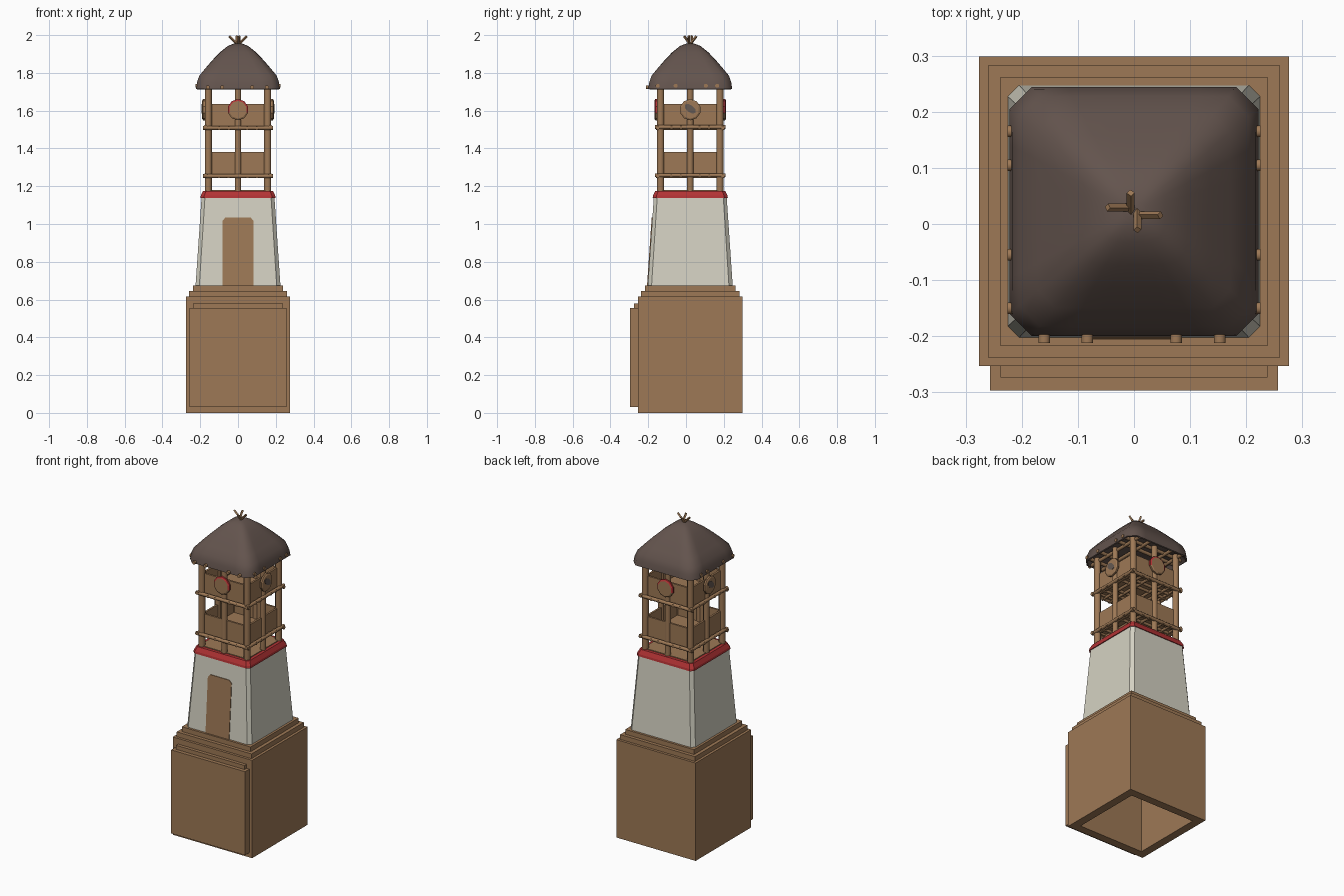
import bpy, bmesh, math
from mathutils import Vector

if "Cube" in bpy.data.objects:
    bpy.data.objects.remove(bpy.data.objects["Cube"])

CY = 0.0225  # tower axis in y


def mat(name, c):
    m = bpy.data.materials.new(name)
    m.diffuse_color = (*c, 1)
    m.use_nodes = True
    m.node_tree.nodes["Principled BSDF"].inputs["Base Color"].default_value = m.diffuse_color
    return m


WOOD = mat("brown wood", (0.34, 0.19, 0.092))
PLASTER = mat("off white plaster", (0.66, 0.64, 0.54))
RED = mat("red paint", (0.45, 0.033, 0.035))
THATCH = mat("dark thatch", (0.125, 0.088, 0.075))
GREY = mat("grey paint", (0.13, 0.10, 0.085))


def finish(name, bm, *mats):
    bmesh.ops.recalc_face_normals(bm, faces=bm.faces[:])
    me = bpy.data.meshes.new(name)
    bm.to_mesh(me)
    bm.free()
    for m in mats:
        me.materials.append(m)
    o = bpy.data.objects.new(name, me)
    bpy.context.collection.objects.link(o)
    return o


def loft(name, rings, mats, caps=(True, True), rule=None):
    bm = bmesh.new()
    vs = [[bm.verts.new(p) for p in r] for r in rings]
    n = len(rings[0])
    for a, b in zip(vs, vs[1:]):
        for i in range(n):
            j = (i + 1) % n
            f = bm.faces.new((a[i], a[j], b[j], b[i]))
            if rule:
                f.material_index = rule(f.calc_center_median())
    for cap, r in zip(caps, (vs[0], vs[-1])):
        if cap:
            bm.faces.new(r)
    return finish(name, bm, *mats)


def square(h, z, c=0.0):
    """Square ring of half width h with chamfer c."""
    if c == 0:
        return [(sx * h, CY + sy * h, z) for sx, sy in ((-1, -1), (1, -1), (1, 1), (-1, 1))]
    k = h - c
    return [(x, CY + y, z) for x, y in ((-k, -h), (k, -h), (h, -k), (h, k),
                                        (k, h), (-k, h), (-h, k), (-h, -k))]


def box(name, x0, x1, y0, y1, z0, z1, m):
    return loft(name, [[(x0, y0, z), (x1, y0, z), (x1, y1, z), (x0, y1, z)] for z in (z0, z1)], (m,))


def rod(name, a, b, r, m=WOOD, n=8):
    a, b = Vector(a), Vector(b)
    d = (b - a).normalized()
    u = d.orthogonal().normalized()
    v = d.cross(u)
    ring = lambda p: [p + r * (u * math.cos(t) + v * math.sin(t))
                      for t in (math.tau * (i + 0.5) / n for i in range(n))]
    o = loft(name, [ring(a), ring(b)], (m,))
    for p in o.data.polygons:
        p.use_smooth = len(p.vertices) == 4
    o.data.set_sharp_from_angle(angle=math.radians(60))
    return o


# Stepped wooden base, hollow from below
loft("base", [square(h, z) for h, z in ((0.225, 0.57), (0.225, 0), (0.276, 0), (0.276, 0.615),
     (0.26, 0.615), (0.26, 0.645), (0.239, 0.645), (0.239, 0.675))], (WOOD,))
box("base_front_panel", -0.257, 0.257, -0.297, -0.25, 0.03, 0.555, WOOD)
box("base_panel_ledge", -0.238, 0.238, -0.274, -0.25, 0.555, 0.58, WOOD)

# Tapered plaster body with red band on top
loft("plaster_body", [square(0.225, 0.67, 0.02), square(0.193, 1.14, 0.018)], (PLASTER,))
loft("red_band", [square(0.199, 1.137, 0.018), square(0.197, 1.15, 0.018), square(0.184, 1.176, 0.016)], (RED,))
box("gallery_floor", -0.165, 0.165, CY - 0.165, CY + 0.165, 1.17, 1.181, WOOD)


# Door plate lying on the sloping front wall
def door_ring(off):
    pts = ((-0.082, 0.675), (0.082, 0.675), (0.082, 1.018), (0.066, 1.035), (-0.066, 1.035), (-0.082, 1.018))
    return [(x, CY - (0.225 - (z - 0.67) * 0.032 / 0.47) - off, z) for x, z in pts]


loft("door", [door_ring(-0.003), door_ring(0.004)], (WOOD,))

# Corner and middle posts
P = 0.157
for i in (-1, 0, 1):
    for j in (-1, 0, 1):
        if i or j:
            rod("post", (i * P, CY + j * P, 1.17), (i * P, CY + j * P, 1.745), 0.02 if i and j else 0.018)

# Two railed levels: boards, side rails, floor and joists
for z in (1.25, 1.505):
    for s in (-1, 1):
        y = CY + s * 0.152
        box("rail_board", -0.145, 0.145, y - 0.006, y + 0.006, z, z + 0.13, WOOD)
        x = s * 0.152
        box("side_rail_board", x - 0.006, x + 0.006, CY - 0.145, CY + 0.145, z, z + 0.13, WOOD)
        rod("rail", (-0.186, CY + s * 0.172, z + 0.004), (0.186, CY + s * 0.172, z + 0.004), 0.011)
        rod("side_rail", (s * 0.172, CY - 0.186, z + 0.008), (s * 0.172, CY + 0.186, z + 0.008), 0.011)
    box("floor", -0.147, 0.147, CY - 0.147, CY + 0.147, z + 0.012, z + 0.022, WOOD)
    for t in (-0.1, -0.05, 0.05, 0.1):
        rod("joist", (t, CY - 0.182, z + 0.002), (t, CY + 0.182, z + 0.002), 0.009)
        rod("cross_joist", (-0.182, CY + t, z + 0.006), (0.182, CY + t, z + 0.006), 0.009)

# Roof beams poking out under the eaves
for x in (-0.16, -0.083, 0.075, 0.153):
    rod("roof_beam", (x, -0.212, 1.724), (x, 0.24, 1.724), 0.011)
for y in (0.165, 0.105, -0.055, -0.15):
    rod("roof_cross_beam", (-0.225, y, 1.732), (0.225, y, 1.732), 0.011)


# Round shields, one per side: painted red rim or grey patch
def shield(a, painted):
    n, zc = 10, 1.605
    out = Vector((math.sin(a), -math.cos(a), 0))
    side = Vector((math.cos(a), math.sin(a), 0))
    c = Vector((0, CY, zc))
    ring = lambda r, d: [c + out * d + side * r * math.cos(t) + Vector((0, 0, r * math.sin(t)))
                         for t in (math.tau * (i + 0.5) / n for i in range(n))]
    rule = lambda p: 1 if painted and p.z > zc - 0.005 and (p - c).length > 0.05 else 0
    loft("shield", [ring(0.05, 0.17), ring(0.056, 0.175), ring(0.056, 0.185), ring(0.047, 0.19)],
         (WOOD, RED), rule=rule)
    if not painted:
        patch = lambda d: [c + out * d + side * (u * 0.8 + v * 0.6) + Vector((0, 0, -u * 0.6 + v * 0.8 + 0.005))
                           for u, v in ((0.036 * math.cos(t), 0.019 * math.sin(t))
                                        for t in (math.tau * i / 8 for i in range(8)))]
        loft("shield_patch", [patch(0.188), patch(0.192)], (GREY,))


for k in range(4):
    shield(k * math.pi / 2, k % 2 == 0)


# Bell-shaped thatched roof, lofted from rounded squares that soften to the top
def roof_ring(h, z, e, n=32):
    pts = []
    for i in range(n):
        t = math.tau * (i + 0.5) / n
        c, s = math.cos(t), math.sin(t)
        k = h / (abs(c) ** e + abs(s) ** e) ** (1 / e)
        pts.append((k * c, CY + k * s, z))
    return pts


roof = loft("thatched_roof", [roof_ring(*p) for p in (
    (0.195, 1.738, 30), (0.215, 1.713, 30), (0.222, 1.716, 30), (0.217, 1.75, 26), (0.205, 1.785, 20),
    (0.172, 1.825, 14), (0.135, 1.868, 9), (0.095, 1.91, 6), (0.055, 1.942, 4), (0.022, 1.955, 2))], (THATCH,))
for p in roof.data.polygons:
    p.use_smooth = True
roof.data.set_sharp_from_angle(angle=math.radians(50))

# Crossed sticks at the peak
for s in (-1, 1):
    rod("peak_stick", (-s * 0.022, CY - s * 0.007, 1.925), (s * 0.047, CY - s * 0.007, 1.995), 0.007, n=4)
    rod("peak_cross_stick", (s * 0.006, CY + s * 0.02, 1.925), (s * 0.006, CY - s * 0.033, 1.995), 0.007, n=4)
